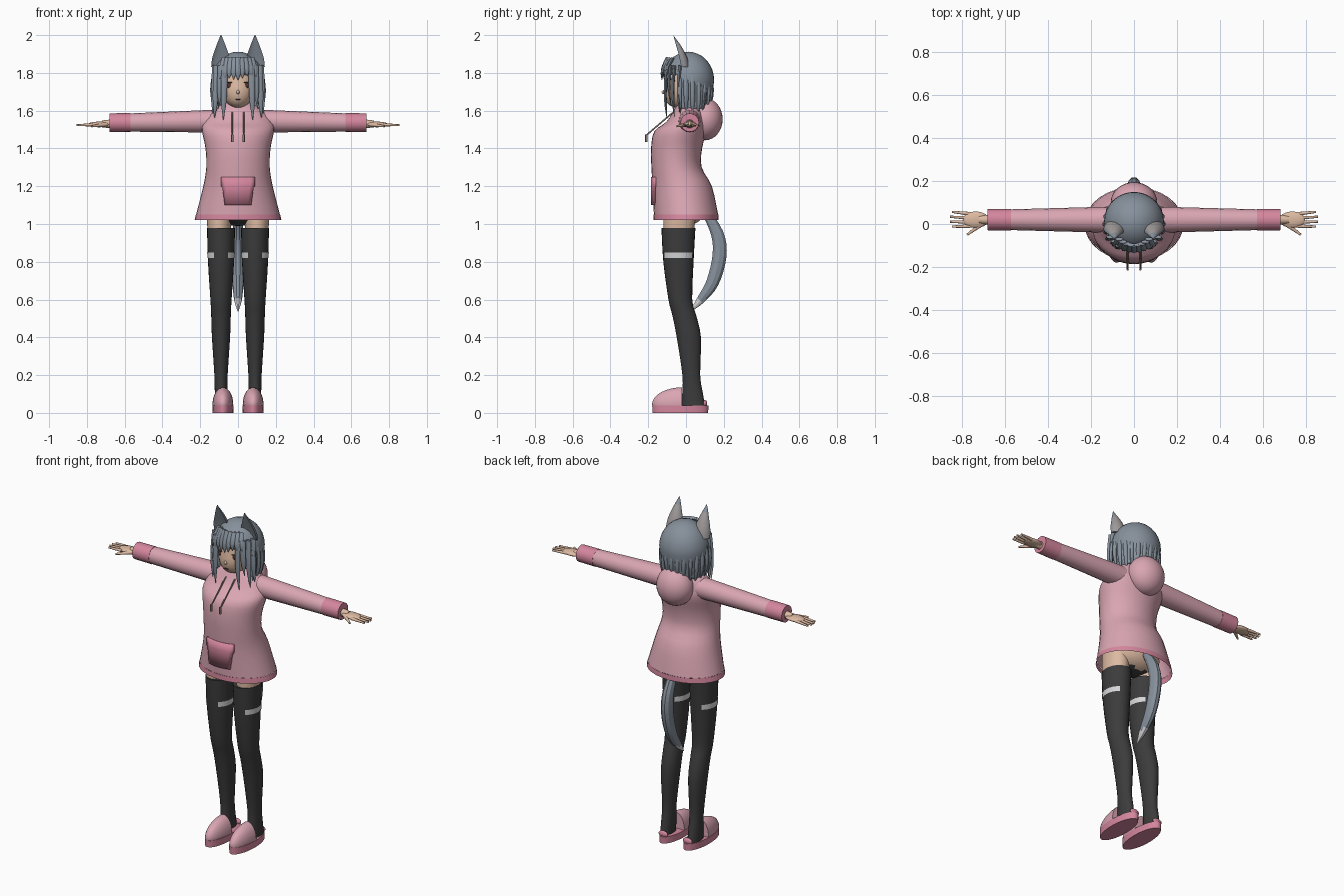
import bpy, bmesh, math, random
from mathutils import Vector

random.seed(4)
if "Cube" in bpy.data.objects:
    bpy.data.objects.remove(bpy.data.objects["Cube"])
AXIS_X, AXIS_Y = Vector((1, 0, 0)), Vector((0, 1, 0))


def material(name, red, green, blue):
    mat = bpy.data.materials.new(name)
    mat.use_nodes = True
    color = (red, green, blue, 1)
    mat.diffuse_color = color
    mat.node_tree.nodes["Principled BSDF"].inputs["Base Color"].default_value = color
    return mat


PINK = material("soft pink", .7, .38, .45)
ROSE = material("rose trim", .66, .24, .34)
BLACK = material("charcoal knit", .045, .045, .045)
HAIR = material("blue grey hair", .24, .28, .33)
SKIN = material("skin", .72, .49, .36)
WHITE = material("pale grey", .66, .66, .68)
INNER = material("inner ear", .36, .33, .33)
EYE = material("dark red brown", .1, .03, .03)
CORD = material("taupe cord", .28, .2, .18)


def finish(name, bm, mats, rule=None, angle=45):
    """Turn a bmesh into a smooth-shaded object, coloured by an optional rule."""
    bmesh.ops.recalc_face_normals(bm, faces=bm.faces)
    if rule:
        bm.normal_update()
        for face in bm.faces:
            face.material_index = int(rule(face.calc_center_median(), face.normal))
    mesh = bpy.data.meshes.new(name)
    bm.to_mesh(mesh)
    bm.free()
    for mat in mats:
        mesh.materials.append(mat)
    mesh.shade_smooth()
    mesh.set_sharp_from_angle(angle=math.radians(angle))
    obj = bpy.data.objects.new(name, mesh)
    bpy.context.scene.collection.objects.link(obj)
    return obj


def smooth_rings(rings, steps):
    """Catmull-Rom interpolation between the given rings."""
    points = [Vector(ring) for ring in rings]
    padded = [points[0]] + points + [points[-1]]
    result = []
    for before, start, end, after in zip(padded, padded[1:], padded[2:], padded[3:]):
        for k in range(steps):
            t = k / steps
            go, arrive = (end - before) / 2, (after - start) / 2
            bend = 3 * (end - start) - 2 * go - arrive
            twist = 2 * (start - end) + go + arrive
            result.append(start + t * (go + t * (bend + t * twist)))
    return result + [points[-1]]


def sweep(name, rings, mats, u=AXIS_X, v=None, segs=16, steps=3, cap=True,
          rule=None, edit=None, angle=45):
    """Loft elliptical rings (x, y, z, radius along u, radius along v)."""
    rings = smooth_rings(rings, steps)
    bm = bmesh.new()
    loops = []
    for i, ring in enumerate(rings):
        center, ahead, behind = (Vector(r[:3]) for r in
                                 (ring, rings[min(i + 1, len(rings) - 1)], rings[max(i - 1, 0)]))
        across = v or (ahead - behind).cross(u).normalized()
        turns = [math.tau * k / segs for k in range(segs)]
        loops.append([bm.verts.new(center + u * (math.cos(t) * ring[3])
                                   + across * (math.sin(t) * ring[4])) for t in turns])
    for low, high in zip(loops, loops[1:]):
        for k in range(segs):
            bm.faces.new((low[k - 1], low[k], high[k], high[k - 1]))
    if cap:
        bm.faces.new(loops[0])
        bm.faces.new(loops[-1])
    if edit:
        edit(bm)
    return finish(name, bm, mats, rule, angle)


def column(name, x, rings, mats, **options):
    """Upright loft through level rings (z, y, half width, half depth)."""
    return sweep(name, [(x, y, z, wide, deep) for z, y, wide, deep in rings], mats,
                 v=AXIS_Y, segs=options.pop("segs", 32), **options)


def rod(name, start, end, start_radius, end_radius, mat):
    start, end = Vector(start), Vector(end)
    sweep(name, [(*start, start_radius, start_radius), (*end, end_radius, end_radius)], [mat],
          u=(end - start).orthogonal().normalized(), steps=1)


def blob(name, center, size, mats, edit=None, rule=None):
    """Ellipsoid; edit reshapes it while it is still a unit sphere."""
    bm = bmesh.new()
    bmesh.ops.create_uvsphere(bm, u_segments=32, v_segments=16, radius=1)
    if edit:
        edit(bm)
    bmesh.ops.scale(bm, vec=size, verts=bm.verts)
    bmesh.ops.translate(bm, vec=center, verts=bm.verts)
    return finish(name, bm, mats, rule)


def lock(name, root, tip, width, bulge, u=AXIS_X):
    """Tapered strand of hair that bows outwards between root and tip."""
    root, tip, bulge = Vector(root), Vector(tip), Vector(bulge)
    rings = []
    for k in range(5):
        t = k / 4
        radius = width * (1 - t ** 4) + .001
        rings.append((*(root.lerp(tip, t) + bulge * math.sin(t * math.pi)), radius, radius / 2))
    sweep(name, rings, [HAIR], u=u, segs=8, steps=2)


# Hoodie body, hem and hood
column("hoodie_body", 0, [
    (1.05, 0, .222, .17), (1.2, -.02, .184, .157), (1.3, -.05, .168, .133), (1.4, -.05, .172, .135),
    (1.49, -.03, .19, .138), (1.54, 0, .185, .105), (1.6, .015, .14, .08), (1.64, .015, .07, .06)],
    [PINK], cap=False)
column("hoodie_hem", 0, [(1.02, 0, .23, .172), (1.05, 0, .223, .171)], [ROSE], steps=1, cap=False)
blob("hood", (0, .1, 1.555), (.108, .094, .112), [PINK])

# Front pocket, curved like the body and wider above its step
bm = bmesh.new()
rows = []
for z, half in ((1.1, .07), (1.195, .083), (1.2, .09), (1.25, .09)):
    spots = [half * (k / 4 - 1) for k in range(9)]
    rows.append([bm.verts.new((x, -.026 - .16 * math.cos(x * 5.5), z)) for x in spots])
for low, high in zip(rows, rows[1:]):
    for k in range(8):
        bm.faces.new((low[k], low[k + 1], high[k + 1], high[k]))
pocket = finish("front_pocket", bm, [ROSE])
pocket.modifiers.new("thickness", "SOLIDIFY").thickness = .012

# Hips with dark underwear
blob("hips", (0, -.01, 1.09), (.16, .12, .1), [SKIN, BLACK],
     rule=lambda spot, normal: abs(spot.x) < .06 and spot.y < .04)


def toe_cap(bm):
    for vert in bm.verts:
        vert.co.y = min(vert.co.y, 0)
        vert.co.z = max(vert.co.z, -.1)


def keep_flanks(bm):
    bm.normal_update()
    bmesh.ops.delete(bm, geom=[f for f in bm.faces if abs(f.normal.x) < .5], context="FACES")


def hollow_front(bm):
    for vert in bm.verts:
        rim = -.025 - (vert.co.z - 1.83) / 4
        if vert.co.y < rim:
            vert.co.y += (rim - vert.co.y) * 1.35


for side, s in (("left", 1), ("right", -1)):
    # Sleeve, cuff and hand
    rod(side + "_sleeve", (s * .1, .02, 1.545), (s * .58, .02, 1.537), .061, .048, PINK)
    rod(side + "_cuff", (s * .57, .02, 1.537), (s * .68, .02, 1.537), .05, .049, ROSE)
    rod(side + "_wrist", (s * .66, .02, 1.53), (s * .72, .02, 1.53), .025, .018, SKIN)
    blob(side + "_palm", (s * .735, .02, 1.527), (.06, .038, .015), [SKIN])
    for k in range(4):
        y, reach = .019 * k - .01, .86 - .01 * abs(k - 1.5)
        rod(f"{side}_finger_{k + 1}", (s * .76, y, 1.526), (s * reach, y * 1.2, 1.523), .009, .005, SKIN)
    rod(side + "_thumb", (s * .7, .005, 1.527), (s * .775, -.05, 1.517), .012, .005, SKIN)

    # Thigh, stocking and the pale patches on its flanks
    column(side + "_thigh", s * .1, [(.95, -.04, .06, .08), (1.1, -.03, .07, .09)], [SKIN])
    column(side + "_stocking", s * .09, [
        (.98, -.04, .074, .09), (.8, -.04, .069, .08), (.6, -.03, .056, .063), (.52, -.01, .052, .063),
        (.4, .015, .048, .064), (.2, .028, .035, .047), (.1, .035, .033, .055), (.04, .04, .033, .06)],
        [BLACK], segs=24)
    column(side + "_stocking_patch", s * .09, [(.82, -.04, .072, .084), (.85, -.04, .073, .085)],
           [WHITE], segs=24, steps=1, cap=False, edit=keep_flanks)

    # Slipper
    column(side + "_slipper_sole", s * .08, [(0, -.03, .055, .147), (.04, -.03, .056, .149)],
           [ROSE], steps=1)
    blob(side + "_slipper_upper", (s * .08, -.02, .045), (.055, .16, .09), [PINK], edit=toe_cap)
    blob(side + "_slipper_heel", (s * .08, .1, .05), (.03, .012, .018), [ROSE])

    # Drawstring with its tip
    rod(side + "_drawstring", (s * .03, -.07, 1.59), (s * .03, -.21, 1.47), .004, .004, CORD)
    rod(side + "_drawstring_tip", (s * .03, -.21, 1.475), (s * .03, -.21, 1.435), .006, .006, CORD)

    # Ear, hollowed towards the front
    column(side + "_ear", s * .09, [(1.83, -.025, .052, .045), (1.88, -.035, .046, .042),
                                    (1.94, -.05, .026, .026), (2, -.07, .002, .002)],
           [HAIR, INNER], segs=20, edit=hollow_front,
           rule=lambda spot, normal: normal.y < -.3 and spot.z < 1.97)

    # Eye, lash and the long locks beside the face
    blob(side + "_eye", (s * .043, -.096, 1.733), (.019, .011, .015), [EYE])
    blob(side + "_eyelash", (s * .044, -.097, 1.749), (.024, .011, .004), [BLACK])
    for k, (x, y, low) in enumerate(((.078, -.1, 1.55), (.1, -.08, 1.63), (.124, -.06, 1.56), (.133, -.03, 1.58))):
        lock(f"{side}_cheek_lock_{k + 1}", (s * x * .9, y, 1.84), (s * x, y, low), .016, (0, -.01, 0))


# Head with the chin brought forward
def push_chin(bm):
    for vert in bm.verts:
        vert.co.y += .4 * min(vert.co.z, 0)


rod("neck", (0, 0, 1.58), (0, 0, 1.68), .045, .043, SKIN)
blob("head", (0, 0, 1.755), (.1, .11, .14), [SKIN], edit=push_chin)
blob("nose", (0, -.114, 1.698), (.009, .015, .011), [SKIN])
blob("mouth", (0, -.11, 1.66), (.014, .005, .003), [EYE])


# Hair cap: dome above, hanging straight below, open at the face
def shape_hair(bm):
    bmesh.ops.delete(bm, geom=[v for v in bm.verts if v.co.z < -.99], context="VERTS")
    for vert in bm.verts:
        if vert.co.z < 0:
            scale = (1 + .15 * vert.co.z) / vert.co.xy.length
            vert.co.x *= scale
            vert.co.y *= scale
    middles = [(f, f.calc_center_median()) for f in bm.faces]
    bmesh.ops.delete(bm, geom=[f for f, c in middles if c.y < -.3 and c.z < .25], context="FACES")


hair = blob("hair_cap", (0, .012, 1.76), (.139, .137, .152), [HAIR], edit=shape_hair)
hair.modifiers.new("thickness", "SOLIDIFY").thickness = .008

# Fringe
for k in range(9):
    x = (k - 4) * .0245
    y = 3 * x * x - .128
    lock(f"fringe_lock_{k + 1}", (x * .7, y + .03, 1.88), (x, y, random.uniform(1.76, 1.785)),
         .017, (0, -.01, 0))

# Loose locks around the sides and back
for k in range(15):
    turn = math.radians(15 * k - 15)
    out = Vector((math.cos(turn), math.sin(turn), 0))
    root, tip = out * .13, out * .115
    root.z, tip.z = 1.78, random.uniform(1.56, 1.6)
    lock(f"back_lock_{k + 1}", root, tip, .018, out * .015, u=out.orthogonal().cross(out).normalized()
         if abs(out.orthogonal().z) > .5 else Vector((-out.y, out.x, 0)))

# Tail with lengthwise ridges and a pale tip
sweep("tail", [(0, .09, 1.09, .02, .02), (0, .165, .95, .029, .035), (0, .177, .83, .031, .039),
               (0, .14, .69, .029, .035), (0, .075, .595, .02, .022), (0, .02, .535, .001, .001)],
      [HAIR, WHITE], segs=10, steps=4, rule=lambda spot, normal: spot.z < .6, angle=25)
